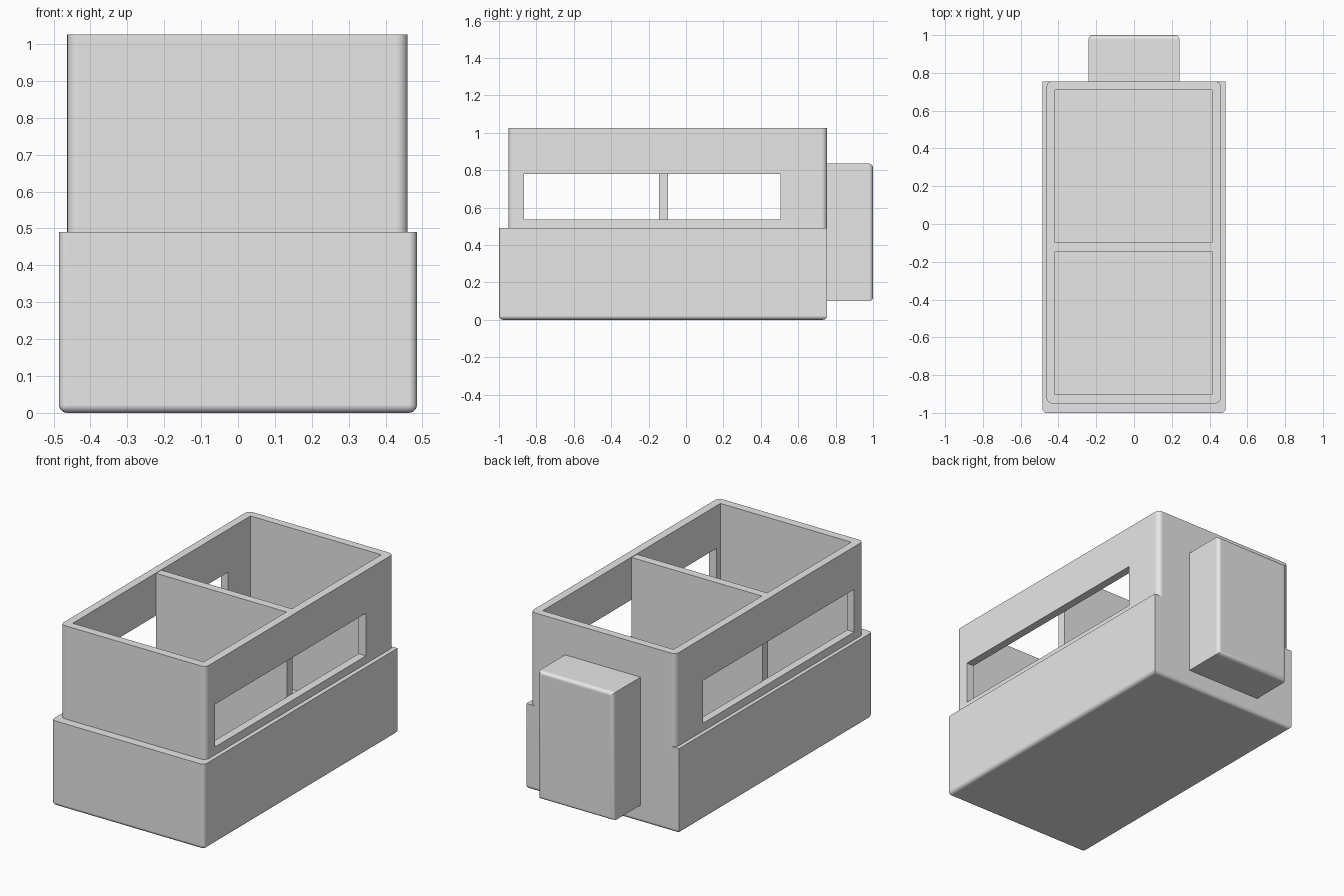
import bpy
import bmesh
from math import radians
from mathutils import Vector

if "Cube" in bpy.data.objects:
    bpy.data.objects.remove(bpy.data.objects["Cube"], do_unlink=True)

grey = bpy.data.materials.new("plain grey")
grey.use_nodes = True
grey.diffuse_color = (0.8, 0.8, 0.8, 1)
grey.node_tree.nodes["Principled BSDF"].inputs["Base Color"].default_value = (0.8, 0.8, 0.8, 1)


def box(name, low, high, radius=0, rounded=None):
    """Box between two corners; edges passing the rule are rounded."""
    low, high = Vector(low), Vector(high)
    bm = bmesh.new()
    bmesh.ops.create_cube(bm, size=1)
    for v in bm.verts:
        v.co = (low + high) / 2 + v.co * (high - low)
    if rounded:
        def side(edge, axis):
            # -1 or 1 when the edge lies on that side of the box, else 0
            mid = (edge.verts[0].co + edge.verts[1].co) / 2
            if abs(mid[axis] - low[axis]) < 1e-4:
                return -1
            return 1 if abs(mid[axis] - high[axis]) < 1e-4 else 0
        edges = [e for e in bm.edges if rounded(*(side(e, a) for a in range(3)))]
        bmesh.ops.bevel(bm, geom=edges, offset=radius, segments=5,
                        profile=0.5, affect='EDGES', clamp_overlap=True)
    mesh = bpy.data.meshes.new(name)
    bm.to_mesh(mesh)
    bm.free()
    mesh.materials.append(grey)
    obj = bpy.data.objects.new(name, mesh)
    bpy.context.collection.objects.link(obj)
    return obj


def cut(obj, *cutters):
    """Subtract the cutters and keep the result as plain mesh."""
    for c in cutters:
        mod = obj.modifiers.new("cut", 'BOOLEAN')
        mod.operation, mod.solver, mod.object = 'DIFFERENCE', 'EXACT', c
    graph = bpy.context.evaluated_depsgraph_get()
    mesh = bpy.data.meshes.new_from_object(obj.evaluated_get(graph))
    obj.modifiers.clear()
    obj.data = mesh


# Lower tub: bottom and front corners rounded, top rim and back corners sharp
tub = box("lower_tub", (-0.485, -1, 0), (0.485, 0.755, 0.49), 0.022,
          lambda x, y, z: z == -1 or (z == 0 and y == -1))

# Upper walls: only the four upright corners rounded
walls = box("upper_walls", (-0.463, -0.95, 0.49), (0.46, 0.755, 1.025), 0.03,
            lambda x, y, z: z == 0)

# Cutters for the open interior and the long side windows
cavity = box("cavity_cutter", (-0.418, -0.902, 0.1), (0.413, 0.71, 1.2))
window = box("window_cutter", (-0.7, -0.865, 0.535), (0.7, 0.505, 0.78))
cut(tub, cavity)
cut(walls, cavity, window)
for helper in (cavity, window):
    bpy.data.objects.remove(helper, do_unlink=True)

# Cross wall dividing the interior
divider = box("divider", (-0.418, -0.145, 0.1), (0.413, -0.097, 1.022))

# Box mounted on the back, outer edges rounded
pack = box("rear_box", (-0.24, 0.755, 0.1), (0.24, 1, 0.835), 0.022,
           lambda x, y, z: y == 1)

# Smooth rounded edges, flat broad faces
bpy.ops.object.select_all(action='DESELECT')
for part in (tub, walls, divider, pack):
    part.select_set(True)
bpy.context.view_layer.objects.active = tub
bpy.ops.object.shade_smooth_by_angle(angle=radians(30))
for part in (tub, walls, pack):
    part.modifiers.new("weighted normals", 'WEIGHTED_NORMAL').keep_sharp = True
